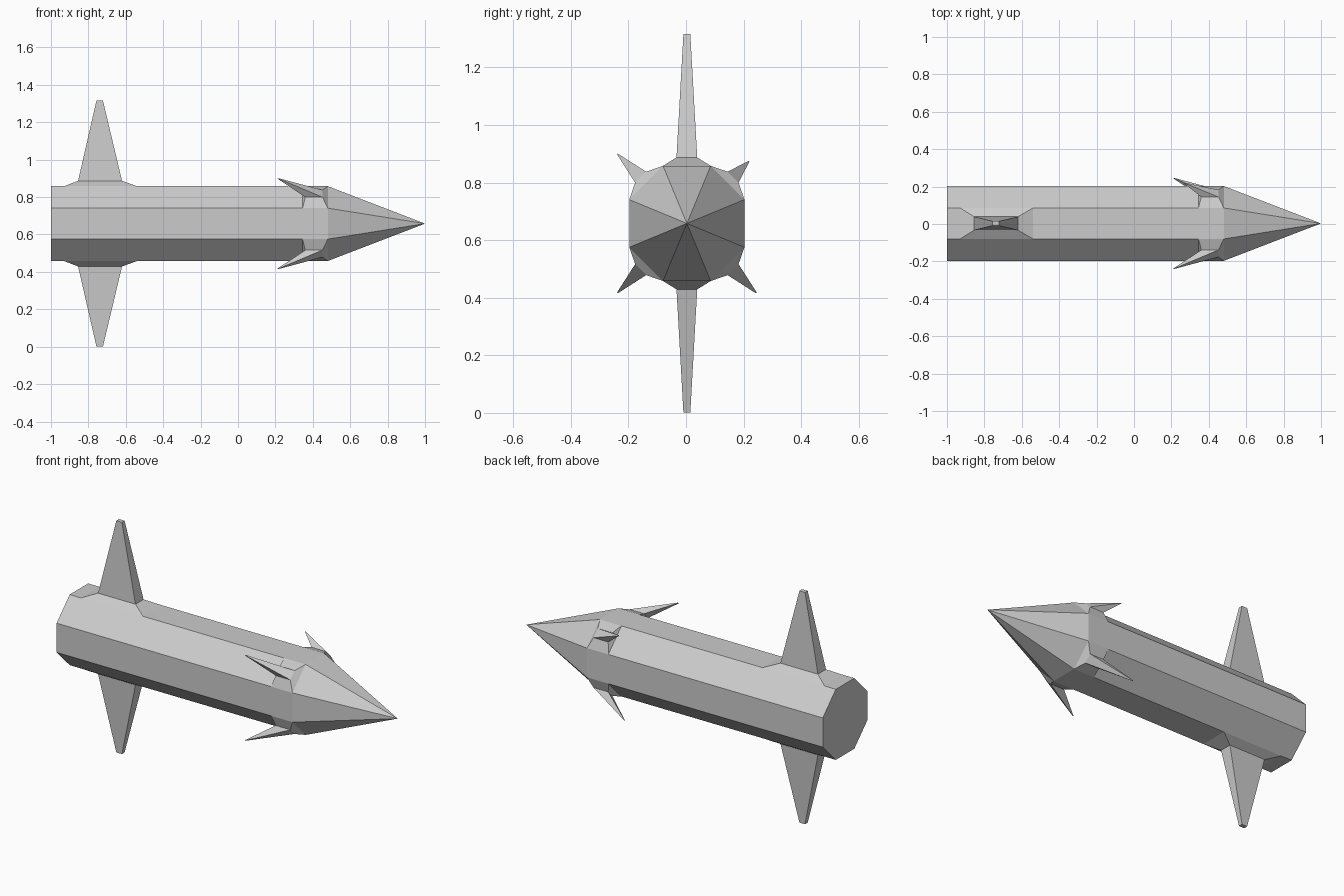
import bpy, bmesh, math
from mathutils import Matrix, Vector

if "Cube" in bpy.data.objects:
    bpy.data.objects.remove(bpy.data.objects["Cube"])

CENTRE = Vector((0, 0.003, 0.658))   # axis of the body
A = 0.2                              # distance from axis to each flat side
H = A * math.tan(math.pi / 8)        # half width of a flat side


def loft(name, rings, roll=0.0):
    """Skin a stack of equal-sized rings, turned about the long axis."""
    bm = bmesh.new()
    rot = Matrix.Rotation(roll, 4, 'X')
    rows = [[bm.verts.new(rot @ Vector(p) + CENTRE) for p in r] for r in rings]
    n = len(rows[0])
    for a, b in zip(rows, rows[1:]):
        for i in range(n):
            j = (i + 1) % n
            bm.faces.new((a[i], a[j], b[j], b[i]))
    bm.faces.new(rows[0][::-1])
    bm.faces.new(rows[-1])
    bmesh.ops.remove_doubles(bm, verts=bm.verts, dist=1e-5)
    bmesh.ops.recalc_face_normals(bm, faces=bm.faces)
    me = bpy.data.meshes.new(name)
    bm.to_mesh(me)
    bm.free()
    ob = bpy.data.objects.new(name, me)
    bpy.context.collection.objects.link(ob)
    return ob


def rect(x0, x1, w, z):
    return [(x0, -w, z), (x1, -w, z), (x1, w, z), (x0, w, z)]


def octagon(x, apothem):
    r = apothem / math.cos(math.pi / 8)
    return [(x, r * math.cos(a), r * math.sin(a))
            for a in (math.pi / 8 + k * math.pi / 4 for k in range(8))]


# Octagonal body and pointed nose
loft("body", [octagon(-1, A), octagon(0.48, A)])
loft("nose", [octagon(0.48, A), octagon(1.0, 0.0)])

# Tall tapered fins above and below, each on a sloped foot
for name, roll in (("upper_fin", 0), ("lower_fin", math.pi)):
    loft(name, [rect(-0.93, -0.54, H, A),
                rect(-0.855, -0.62, 0.036, A + 0.029),
                rect(-0.757, -0.722, 0.012, 0.657)], roll)

# Swept-back barbs on the four diagonal sides; one is slightly shorter
for k in range(4):
    tip_x, tip_r = (0.27, 0.305) if k == 3 else (0.215, 0.341)
    loft(f"barb_{k + 1}", [rect(0.345, 0.48, H, A),
                           rect(0.36, 0.452, 0.027, 0.227),
                           rect(tip_x - 0.003, tip_x + 0.003, 0.002, tip_r)],
         math.pi / 4 + k * math.pi / 2)
